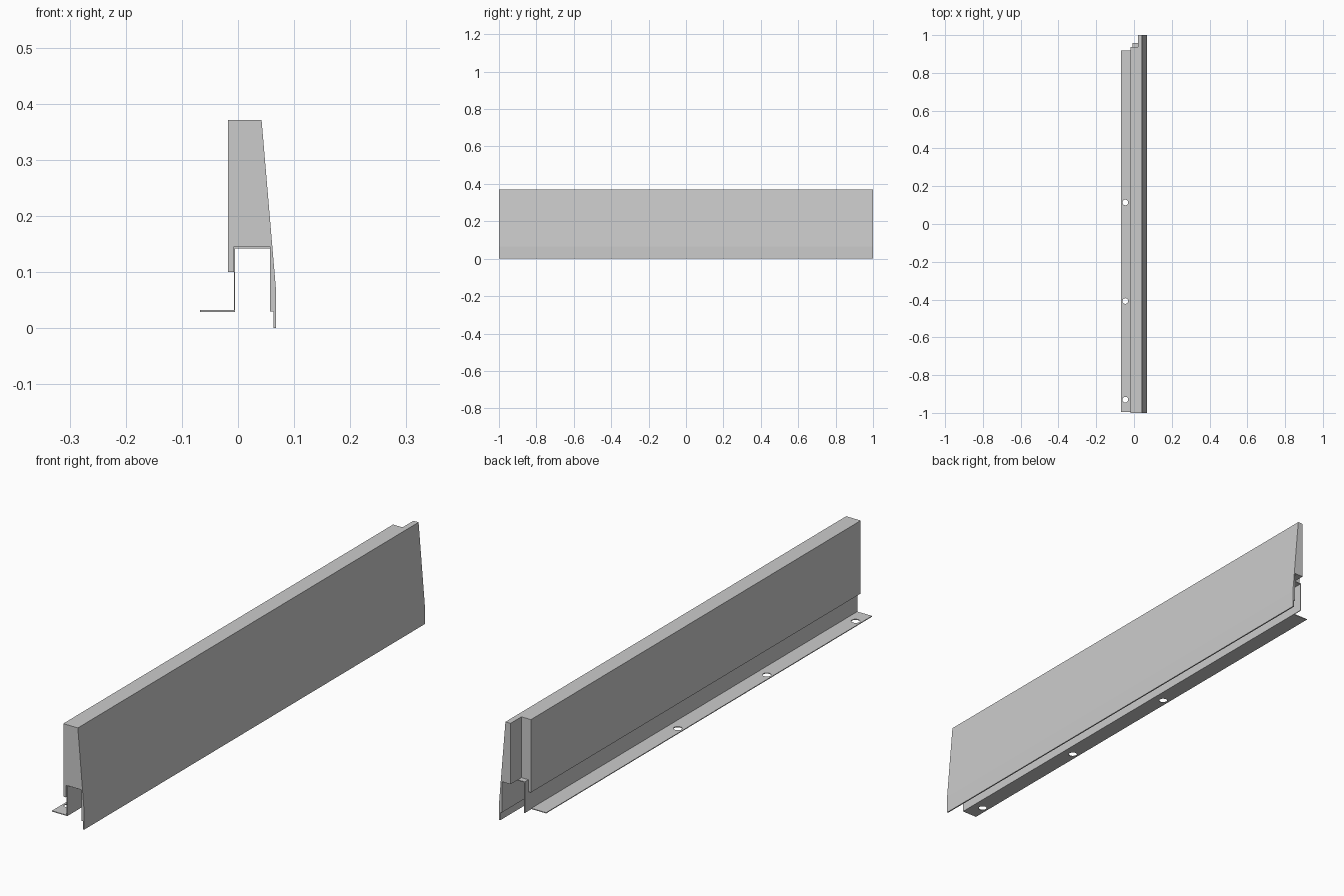
import bpy, bmesh

if "Cube" in bpy.data.objects:
    bpy.data.objects.remove(bpy.data.objects["Cube"])


def finish(name, bm):
    bmesh.ops.recalc_face_normals(bm, faces=bm.faces)
    mesh = bpy.data.meshes.new(name)
    bm.to_mesh(mesh)
    bm.free()
    obj = bpy.data.objects.new(name, mesh)
    bpy.context.collection.objects.link(obj)
    return obj


def extrude_profile(name, points, y0, y1):
    """Extrude an (x, z) outline along y."""
    bm = bmesh.new()
    face = bm.faces.new([bm.verts.new((x, y0, z)) for x, z in points])
    ext = bmesh.ops.extrude_face_region(bm, geom=[face])
    verts = [v for v in ext["geom"] if isinstance(v, bmesh.types.BMVert)]
    bmesh.ops.translate(bm, vec=(0, y1 - y0, 0), verts=verts)
    return finish(name, bm)


def box(name, x0, x1, y0, y1, z0, z1):
    return extrude_profile(name, [(x0, z0), (x1, z0), (x1, z1), (x0, z1)], y0, y1)


def cut(obj, cutter):
    mod = obj.modifiers.new("cut", "BOOLEAN")
    mod.operation = "DIFFERENCE"
    mod.solver = "EXACT"
    mod.object = cutter
    cutter.hide_render = True
    bpy.context.view_layer.objects.active = obj
    bpy.ops.object.modifier_apply(modifier=mod.name)
    bpy.data.objects.remove(cutter, do_unlink=True)


# Tapered panel with a slot along its underside and a thin drip lip
panel = extrude_profile("tapered_panel", [
    (-0.018, 0.100), (-0.018, 0.371), (0.042, 0.371), (0.068, 0.065),
    (0.068, 0.0), (0.063, 0.0), (0.063, 0.030), (0.057, 0.030),
    (0.057, 0.145), (-0.0075, 0.145), (-0.0075, 0.100)], -1.0, 1.0)

# Rebate at the back end, for overlapping the next panel
cut(panel, box("rebate_cutter", -0.1, 0.021, 0.936, 1.1, -0.1, 0.5))

# Folded sheet bracket: foot flange, upright and top lip lining the slot
bracket = extrude_profile("mounting_bracket", [
    (-0.068, 0.029), (-0.005, 0.029), (-0.005, 0.142), (0.057, 0.142),
    (0.057, 0.145), (-0.0075, 0.145), (-0.0075, 0.032), (-0.068, 0.032)],
    -0.995, 0.957)

# Foot flange stops short of the upright at the back end
cut(bracket, box("flange_end_cutter", -0.1, -0.0075, 0.918, 1.1, 0.0, 0.06))

# Screw holes in the foot flange
for y in (-0.93, -0.408, 0.114):
    bm = bmesh.new()
    bmesh.ops.create_cone(bm, cap_ends=True, segments=32, radius1=0.015,
                          radius2=0.015, depth=0.05)
    bmesh.ops.translate(bm, vec=(-0.046, y, 0.03), verts=bm.verts)
    cut(bracket, finish("hole_cutter", bm))
